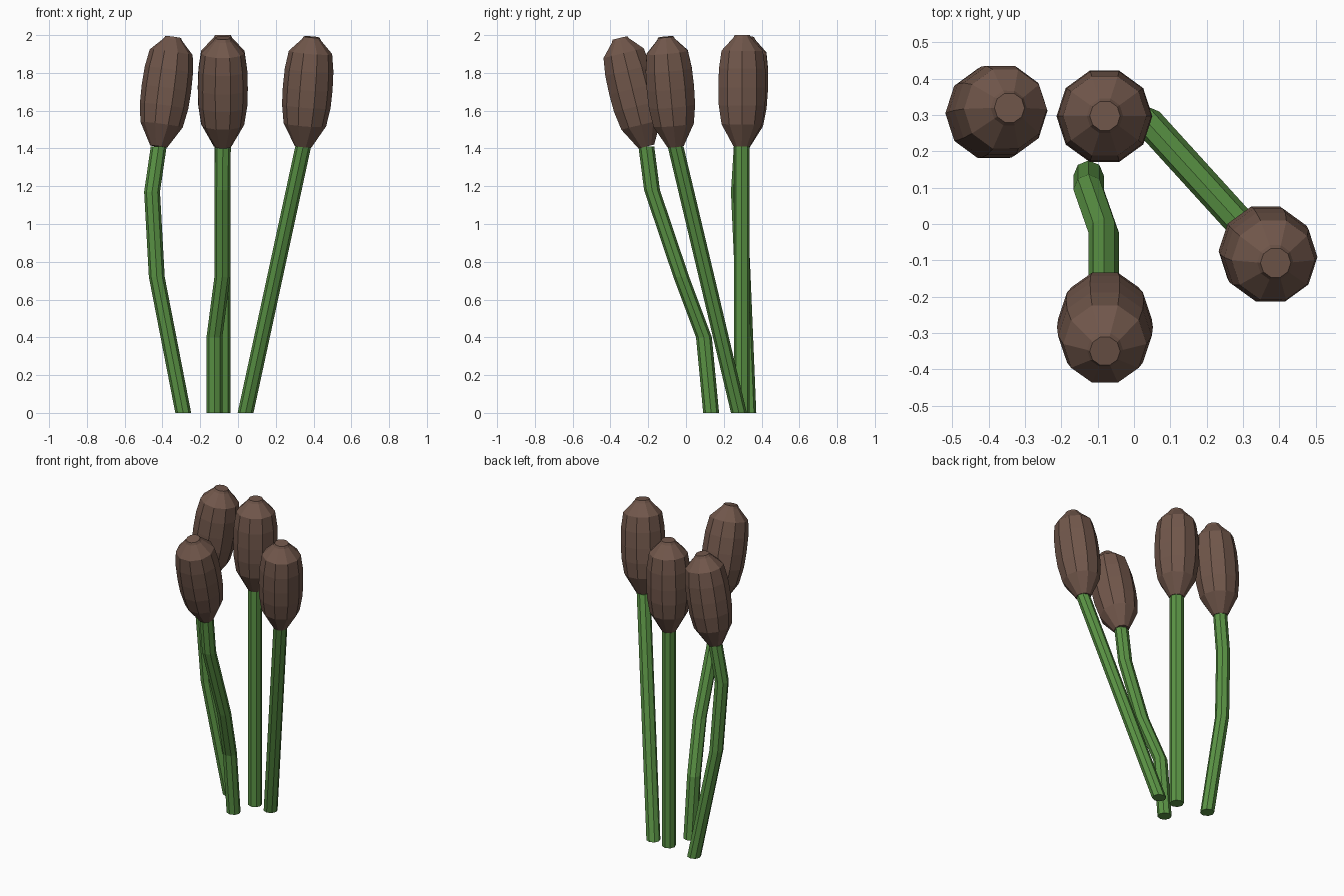
import bpy, bmesh, math
from mathutils import Vector

if "Cube" in bpy.data.objects:
    bpy.data.objects.remove(bpy.data.objects["Cube"])


def material(name, color):
    m = bpy.data.materials.new(name)
    m.diffuse_color = color
    m.use_nodes = True
    m.node_tree.nodes["Principled BSDF"].inputs["Base Color"].default_value = m.diffuse_color
    return m


green = material("stem_green", (0.105, 0.30, 0.06, 1))
brown = material("head_brown", (0.165, 0.095, 0.07, 1))


def loft(name, rings, axis, sides, mat):
    """Skin a closed tube through (centre, radius) rings whose planes face axis."""
    turn = Vector((0, 0, 1)).rotation_difference(axis)
    bm = bmesh.new()
    loops = []
    for centre, r in rings:
        loops.append([bm.verts.new(Vector(centre) + turn @ Vector(
            (r * math.cos(math.tau * i / sides), r * math.sin(math.tau * i / sides), 0)))
            for i in range(sides)])
    for lo, hi in zip(loops, loops[1:]):
        for i in range(sides):
            j = (i + 1) % sides
            bm.faces.new((lo[i], lo[j], hi[j], hi[i]))
    bm.faces.new(loops[0][::-1])
    bm.faces.new(loops[-1])
    mesh = bpy.data.meshes.new(name)
    bm.to_mesh(mesh)
    bm.free()
    mesh.materials.append(mat)
    obj = bpy.data.objects.new(name, mesh)
    bpy.context.collection.objects.link(obj)


# Seed head profile: (fraction along the axis, radius)
profile = [(0, 0.045), (0.2, 0.113), (0.37, 0.129), (0.53, 0.132),
           (0.70, 0.129), (0.86, 0.115), (0.975, 0.05), (1, 0.042)]

# Each reed: stem path from the ground to the head, then the head tip
reeds = {
    "left": ([(-0.29, 0.33, 0), (-0.43, 0.30, 0.72), (-0.455, 0.28, 1.17),
              (-0.42, 0.295, 1.41)], (-0.343, 0.32, 1.99)),
    "back": ([(-0.083, 0.295, 0), (-0.083, 0.295, 1.41)], (-0.08, 0.298, 2.0)),
    "right": ([(0.04, 0.28, 0), (0.345, -0.055, 1.41)], (0.39, -0.107, 1.99)),
    "front": ([(-0.125, 0.133, 0), (-0.125, 0.095, 0.4), (-0.083, -0.025, 0.72),
               (-0.083, -0.18, 1.18), (-0.08, -0.21, 1.41)], (-0.08, -0.35, 1.985)),
}

for side, (path, tip) in reeds.items():
    # Stem, with level rings so that it stands flat on the ground
    loft(side + "_stem", [(p, 0.042) for p in path], Vector((0, 0, 1)), 8, green)
    # Seed head, tilted along its own axis
    base, tip = Vector(path[-1]), Vector(tip)
    loft(side + "_seed_head", [(base.lerp(tip, t), r) for t, r in profile],
         tip - base, 10, brown)
